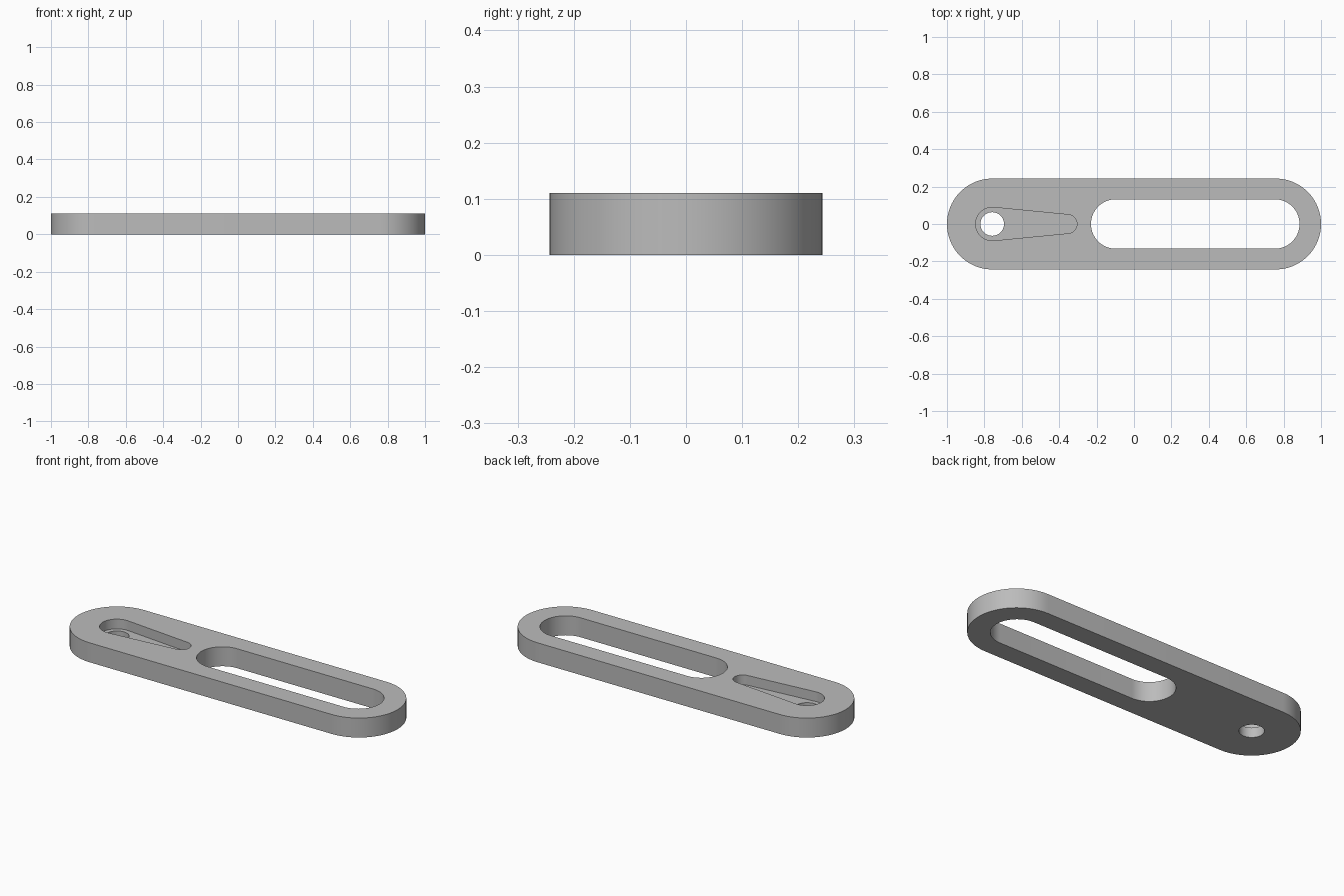
import bpy, bmesh, math

cube = bpy.data.objects.get("Cube")
if cube:
    bpy.data.objects.remove(cube, do_unlink=True)

THICK = 0.11
FLOOR = 0.055
STEPS = 40

grey = bpy.data.materials.new("mid grey")
grey.use_nodes = True
colour = (0.5, 0.5, 0.5, 1)
grey.diffuse_color = colour
grey.node_tree.nodes["Principled BSDF"].inputs["Base Color"].default_value = colour


def rounded_prism(name, xa, ra, xb, rb, z0, z1):
    """Upright prism around two circles joined by their outer tangents."""
    t = math.acos((ra - rb) / (xb - xa)) if xb > xa else math.pi / 2
    points = []
    for x, r, start, sweep in ((xb, rb, -t, 2 * t),
                               (xa, ra, t, 2 * math.pi - 2 * t)):
        for i in range(STEPS + 1):
            a = start + sweep * i / STEPS
            points.append((x + r * math.cos(a), r * math.sin(a), z0))
    bm = bmesh.new()
    verts = [bm.verts.new(p) for p in points]
    bm.faces.new(verts)
    bmesh.ops.remove_doubles(bm, verts=bm.verts, dist=1e-5)
    top = bmesh.ops.extrude_face_region(bm, geom=bm.faces[:])["geom"]
    bmesh.ops.translate(bm, vec=(0, 0, z1 - z0),
                        verts=[v for v in top if isinstance(v, bmesh.types.BMVert)])
    bmesh.ops.recalc_face_normals(bm, faces=bm.faces)
    mesh = bpy.data.meshes.new(name)
    bm.to_mesh(mesh)
    bm.free()
    mesh.materials.append(grey)
    obj = bpy.data.objects.new(name, mesh)
    bpy.context.collection.objects.link(obj)
    return obj


# Plate with round ends
plate = rounded_prism("slotted_plate", -0.757, 0.243, 0.757, 0.243, 0, THICK)

# Long slot, tapered pocket and round through hole
cutters = [
    rounded_prism("slot_cutter", -0.098, 0.132, 0.753, 0.132, -0.1, 0.3),
    rounded_prism("pocket_cutter", -0.758, 0.089, -0.355, 0.05, FLOOR, 0.3),
    rounded_prism("hole_cutter", -0.758, 0.063, -0.758, 0.063, -0.1, 0.2),
]

bpy.ops.object.select_all(action="DESELECT")
plate.select_set(True)
bpy.context.view_layer.objects.active = plate
for cutter in cutters:
    cutter.hide_render = True
    cut = plate.modifiers.new(cutter.name, "BOOLEAN")
    cut.operation = "DIFFERENCE"
    cut.solver = "EXACT"
    cut.object = cutter
    bpy.ops.object.modifier_apply(modifier=cut.name)
    bpy.data.objects.remove(cutter, do_unlink=True)

bpy.ops.object.shade_smooth_by_angle(angle=math.radians(30))
